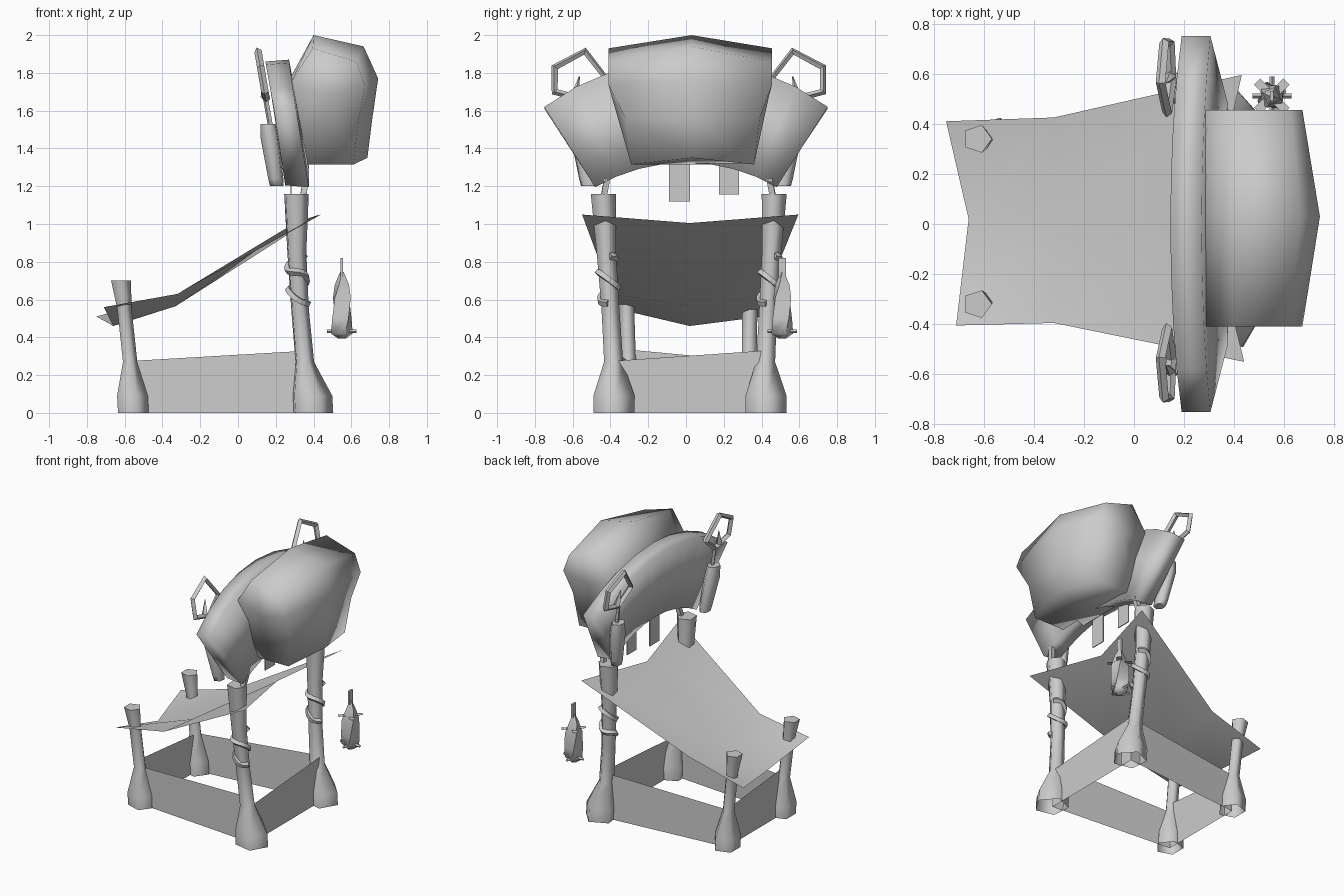
import bpy, bmesh, math
from mathutils import Vector

if "Cube" in bpy.data.objects:
    bpy.data.objects.remove(bpy.data.objects["Cube"])

grey = bpy.data.materials.new("plain_grey")
grey.diffuse_color = (0.6, 0.6, 0.6, 1)
grey.use_nodes = True
grey.node_tree.nodes["Principled BSDF"].inputs["Base Color"].default_value = grey.diffuse_color


def make(name, verts, faces, smooth=None, recalc=True):
    me = bpy.data.meshes.new(name)
    me.from_pydata(verts, [], faces)
    if recalc:
        bm = bmesh.new()
        bm.from_mesh(me)
        bmesh.ops.recalc_face_normals(bm, faces=bm.faces)
        bm.to_mesh(me)
        bm.free()
    if smooth:
        for p in me.polygons:
            p.use_smooth = True
        me.set_sharp_from_angle(angle=math.radians(smooth))
    me.materials.append(grey)
    ob = bpy.data.objects.new(name, me)
    bpy.context.collection.objects.link(ob)
    return ob


def turned(name, rings, n=5, start=0.0, twist=0.0, smooth=76, bottom=True, sy=1.0):
    """Stack of level rings (x, y, z, radius) with a closed top."""
    verts, faces = [], []
    for k, (x, y, z, r) in enumerate(rings):
        for i in range(n):
            a = start + twist * k + math.tau * i / n
            verts.append((x + r * math.cos(a), y + sy * r * math.sin(a), z))
    for k in range(len(rings) - 1):
        for i in range(n):
            j = (i + 1) % n
            faces.append((k*n + i, k*n + j, (k+1)*n + j, (k+1)*n + i))
    faces.append([(len(rings) - 1) * n + i for i in range(n)])
    if bottom:
        faces.append(list(range(n))[::-1])
    return make(name, verts, faces, smooth)


def rod(name, points, radius, closed=False):
    """Thin tube along a path."""
    cu = bpy.data.curves.new(name, 'CURVE')
    cu.dimensions = '3D'
    cu.bevel_depth = radius
    cu.bevel_resolution = 0
    cu.use_fill_caps = not closed
    sp = cu.splines.new('POLY')
    sp.points.add(len(points) - 1)
    for p, co in zip(sp.points, points):
        p.co = (*co, 1)
    sp.use_cyclic_u = closed
    sp.use_smooth = False
    cu.materials.append(grey)
    ob = bpy.data.objects.new(name, cu)
    bpy.context.collection.objects.link(ob)
    bpy.ops.object.select_all(action='DESELECT')
    ob.select_set(True)
    bpy.context.view_layer.objects.active = ob
    bpy.ops.object.convert(target='MESH')


def box(name, lo, hi):
    v = [(x, y, z) for x in (lo[0], hi[0]) for y in (lo[1], hi[1]) for z in (lo[2], hi[2])]
    f = [(0, 1, 3, 2), (4, 6, 7, 5), (0, 4, 5, 1), (2, 3, 7, 6), (0, 2, 6, 4), (1, 5, 7, 3)]
    return make(name, v, f)


# Tall and short posts with flared, open feet
for side, yb, yt, sb, ys in (("near", -0.385, -0.44, -0.305, -0.32), ("far", 0.42, 0.465, 0.335, 0.34)):
    def mid(t, a=yb, b=yt):
        return a + (b - a) * t
    turned("tall_post_" + side, [
        (0.39, yb, 0, 0.115), (0.385, yb, 0.09, 0.115), (0.35, yb, 0.27, 0.053),
        (0.325, mid(0.3), 0.55, 0.05), (0.308, mid(0.7), 0.85, 0.054),
        (0.305, yt, 1.16, 0.07)], start=0.1, bottom=False)
    turned("short_post_" + side, [
        (-0.56, sb, 0, 0.093), (-0.565, sb, 0.09, 0.093), (-0.575, sb, 0.27, 0.042),
        (-0.605, mid(0.6, sb, ys), 0.55, 0.042), (-0.625, ys, 0.70, 0.058)], bottom=False)

    # Rope wound around the tall post
    rope = []
    for i in range(33):
        t = i / 32
        z = 0.83 - 0.25 * t + 0.012 * math.sin(math.tau * 3 * t)
        a = math.tau * 1.9 * t + 0.4
        cx, cy = 0.308 + 0.014 * t, mid(0.68 - 0.35 * t)
        rope.append((cx + 0.05 * math.cos(a), cy + 0.05 * math.sin(a), z))
    rod("rope_" + side, rope, 0.019)

    # Peg joining the post and the arch
    rod("peg_" + side, [(0.34, yt, 1.12), (0.36, yt * 0.95, 1.24)], 0.022)

# Low fence panels: two corners and their heights
a, b, c, d = (-0.565, -0.305), (0.38, -0.385), (0.38, 0.42), (-0.565, 0.335)
for name, (x0, y0), (x1, y1), z0, z1 in (("front", a, b, 0.275, 0.33), ("right", b, c, 0.275, 0.33),
                                         ("back", c, d, 0.33, 0.275), ("left", d, a, 0.275, 0.335)):
    make("fence_" + name, [(x0, y0, 0), (x1, y1, 0), (x1, y1, z1), (x0, y0, z0)],
         [(0, 1, 2, 3)], recalc=False)

# Sagging cloth awning
cloth = [(-0.71, -0.405, 0.56), (-0.66, 0.02, 0.46), (-0.75, 0.41, 0.51),
         (-0.32, -0.395, 0.63), (-0.33, 0.02, 0.565), (-0.32, 0.425, 0.63),
         (0.44, -0.55, 1.05), (0.30, 0.02, 1.005), (0.43, 0.595, 1.05)]
make("awning", cloth, [(i, i + 3, i + 4, i + 1) for i in (0, 1, 3, 4)], smooth=60, recalc=False)

# Curved arch board, leaning back toward the top
verts, faces, N = [], [], 8
for i in range(N + 1):
    t = -1 + 2 * i / N
    ao, ai = t * math.asin(0.6), t * math.asin(0.505)
    yo, zo = 1.25 * math.sin(ao), 0.62 + 1.25 * math.cos(ao)
    yi, zi = 0.951 * math.sin(ai), 0.374 + 0.951 * math.cos(ai)
    verts += [(0.145 + 0.045 * t * t, yo, zo - 0.01), (0.27 + 0.035 * t * t, yo, zo),
              (0.375, yi, zi), (0.25, yi, zi + 0.01)]
for i in range(N):
    for k in range(4):
        m = (k + 1) % 4
        faces.append((4*i + k, 4*i + m, 4*i + 4 + m, 4*i + 4 + k))
faces += [(0, 1, 2, 3), tuple(4 * N + k for k in (3, 2, 1, 0))]
make("arch_board", verts, faces, smooth=120)

# Big bulging pod: x,z at the ends, x,z in the middle, y of both ends
profile = [(0.30, 1.315, 0.30, 1.315, -0.29, 0.36), (0.29, 1.56, 0.29, 1.56, -0.32, 0.39),
           (0.28, 1.75, 0.28, 1.78, -0.41, 0.455), (0.395, 1.93, 0.40, 2.0, -0.41, 0.455),
           (0.625, 1.86, 0.665, 1.94, -0.41, 0.455), (0.672, 1.735, 0.742, 1.77, -0.41, 0.455),
           (0.64, 1.56, 0.71, 1.55, -0.32, 0.39), (0.61, 1.315, 0.685, 1.35, -0.29, 0.36)]
verts, faces, n = [], [], len(profile)
for xe, ze, xm, zm, y0, y1 in profile:
    verts += [(xe, y0, ze), (xm, 0.03, zm), (xe, y1, ze)]
for i in range(n):
    j = (i + 1) % n
    faces += [(3*i + k, 3*i + k + 1, 3*j + k + 1, 3*j + k) for k in (0, 1)]
for k, y in ((0, -0.395), (2, 0.44)):
    verts.append((0.47, y, 1.68))
    faces += [(3*i + k, 3*((i + 1) % n) + k, len(verts) - 1) for i in range(n)]
make("pod", verts, faces, smooth=170)

# Hooked rings and hanging weights at both ends of the arch
for side, s, o in (("near", -1, -0.03), ("far", 1, 0.0)):
    ring = [(0.445, 1.76), (0.565, 1.915), (0.725, 1.83), (0.725, 1.70), (0.57, 1.66)]
    rod("ring_" + side, [(0.105 + (1.92 - z) * 0.17, s * (y + o), z) for y, z in ring], 0.02, True)
    turned("ring_spike_" + side, [(0.145, s * 0.59, 1.67, 0.025), (0.13, s * 0.565, 1.78, 0.003)], n=4)
    rod("strap_" + side, [(0.145, s * (0.57 + o), 1.67), (0.175, s * 0.55, 1.50)], 0.014)
    turned("weight_" + side, [(0.205, s * 0.51, 1.20, 0.037), (0.20, s * 0.515, 1.24, 0.042),
                              (0.17, s * 0.545, 1.45, 0.052), (0.16, s * 0.55, 1.53, 0.043)],
           n=6, start=0.3, sy=1.25)

# Short strips hanging under the arch
for i, (y0, y1, z0) in enumerate(((-0.09, 0.02, 1.12), (0.175, 0.28, 1.155))):
    box("strip_%d" % i, (0.277, y0, z0), (0.283, y1, 1.34))

# Hanging lantern: twisted body, hanger plate, cross bars and diagonal fins
lx, ly = 0.55, 0.51
turned("lantern_body", [(lx, ly, 0.395, 0.022), (lx, ly, 0.42, 0.06), (lx, ly, 0.50, 0.062),
                        (lx, ly, 0.61, 0.06), (lx, ly, 0.68, 0.04), (lx, ly, 0.745, 0.01)],
       n=4, twist=0.3, smooth=60)
box("lantern_hanger", (lx - 0.007, ly - 0.02, 0.72), (lx + 0.007, ly + 0.02, 0.82))
for k in range(4):
    t = k * math.pi / 2
    u = Vector((math.cos(t), math.sin(t), 0))
    p = Vector((lx, ly, 0.432))
    rod("lantern_bar_%d" % k, [p + u * 0.03, p + u * 0.078], 0.01)
    e = Vector((math.cos(t + math.pi / 4), math.sin(t + math.pi / 4), 0))
    w = Vector((-e.y, e.x, 0)) * 0.018
    p.z = 0.64
    make("lantern_fin_%d" % k, [p + e * 0.02 - w, p + e * 0.082 - w, p + e * 0.082 + w, p + e * 0.02 + w],
         [(0, 1, 2, 3)], recalc=False)
